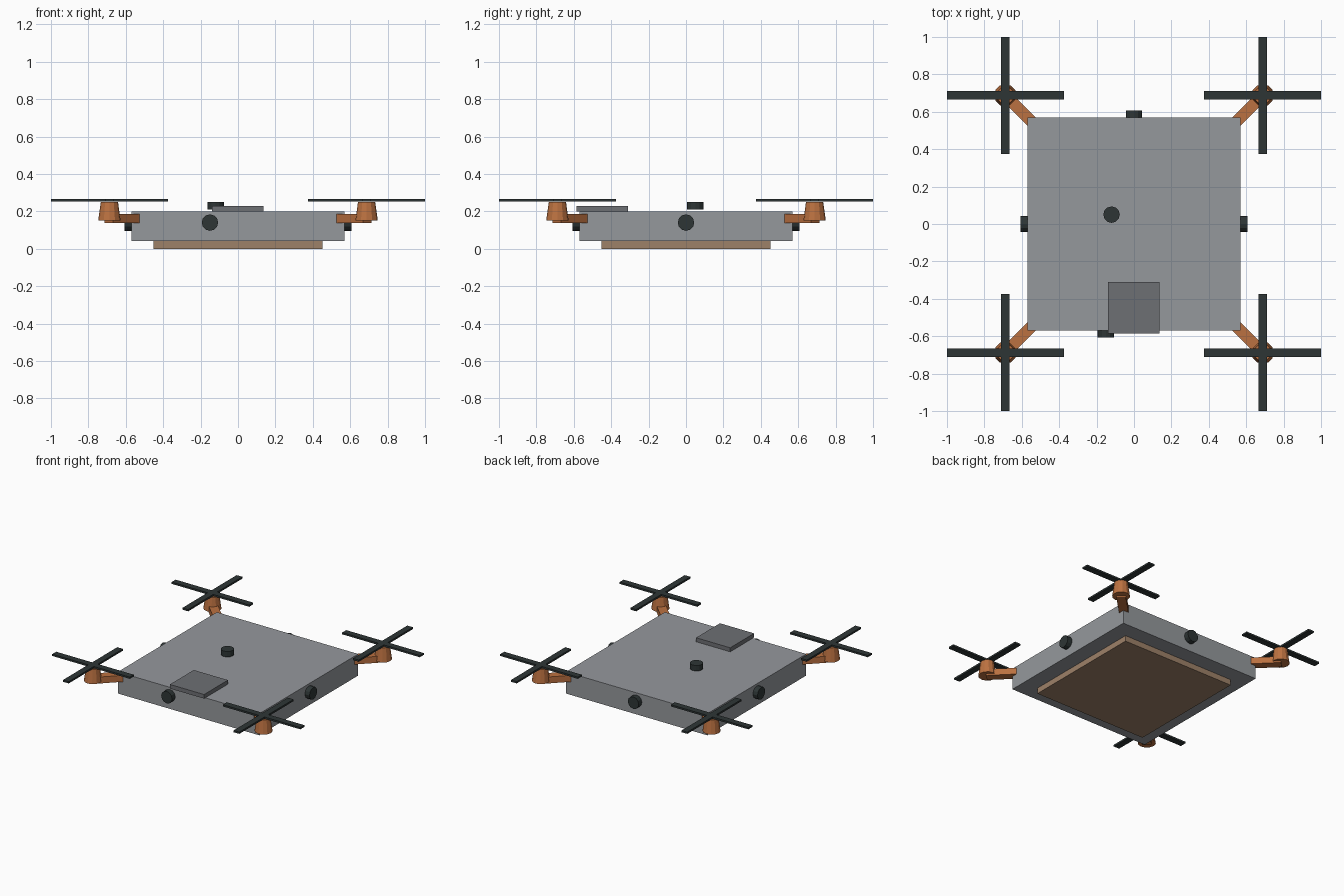
import bpy, math
from mathutils import Matrix, Vector

if "Cube" in bpy.data.objects:
    bpy.data.objects.remove(bpy.data.objects["Cube"])


def material(name, rgb):
    m = bpy.data.materials.new(name)
    m.diffuse_color = (*rgb, 1)
    m.use_nodes = True
    m.node_tree.nodes["Principled BSDF"].inputs["Base Color"].default_value = m.diffuse_color
    return m


GREY = material("body grey", (0.30, 0.315, 0.335))
SLATE = material("slate grey", (0.155, 0.16, 0.175))
DARK = material("dark green black", (0.027, 0.036, 0.036))
COPPER = material("copper", (0.50, 0.165, 0.052))
TAN = material("tan", (0.34, 0.22, 0.14))


def finish(name, mat):
    ob = bpy.context.object
    ob.name = name
    ob.data.materials.append(mat)
    return ob


def box(name, mat, center, size, turn=0):
    bpy.ops.mesh.primitive_cube_add(size=1, location=center, rotation=(0, 0, turn))
    bpy.context.object.scale = size
    return finish(name, mat)


def cone(name, mat, center, r1, r2, depth, axis=(0, 0, 1), sides=12):
    rot = Vector((0, 0, 1)).rotation_difference(Vector(axis)).to_euler()
    bpy.ops.mesh.primitive_cone_add(vertices=sides, radius1=r1, radius2=r2, depth=depth,
                                    location=center, rotation=rot)
    return finish(name, mat)


# Hull, underside plate and top hatch
box("body", GREY, (0, 0, 0.12), (1.14, 1.14, 0.157))
box("belly_plate", TAN, (0, 0, 0.0225), (0.906, 0.906, 0.045))
box("top_hatch", SLATE, (-0.002, -0.447, 0.213), (0.275, 0.275, 0.03))

# Sensor pods on each side and on top
R, D = 0.044, 0.04
for name, pos, axis in (("front", (-0.15, -0.587, 0.14), (0, -1, 0)),
                        ("back", (0, 0.587, 0.14), (0, 1, 0)),
                        ("left", (-0.587, 0, 0.14), (-1, 0, 0)),
                        ("right", (0.587, 0, 0.14), (1, 0, 0)),
                        ("top", (-0.12, 0.05, 0.231), (0, 0, 1))):
    cone(name + "_sensor", DARK, pos, R, R, D, axis)

# Corner rotors: arm, tapered motor, crossed blades
C = 0.6875
for sx in (-1, 1):
    for sy in (-1, 1):
        box("arm", COPPER, (0.62 * sx, 0.62 * sy, 0.162), (0.20, 0.062, 0.047),
            math.atan2(sy, sx))
        cone("motor", COPPER, (C * sx, C * sy, 0.2), 0.06, 0.046, 0.1)
        box("blade_x", DARK, (C * sx, C * sy, 0.26), (0.625, 0.046, 0.013))
        box("blade_y", DARK, (C * sx, C * sy, 0.26), (0.046, 0.625, 0.013))
